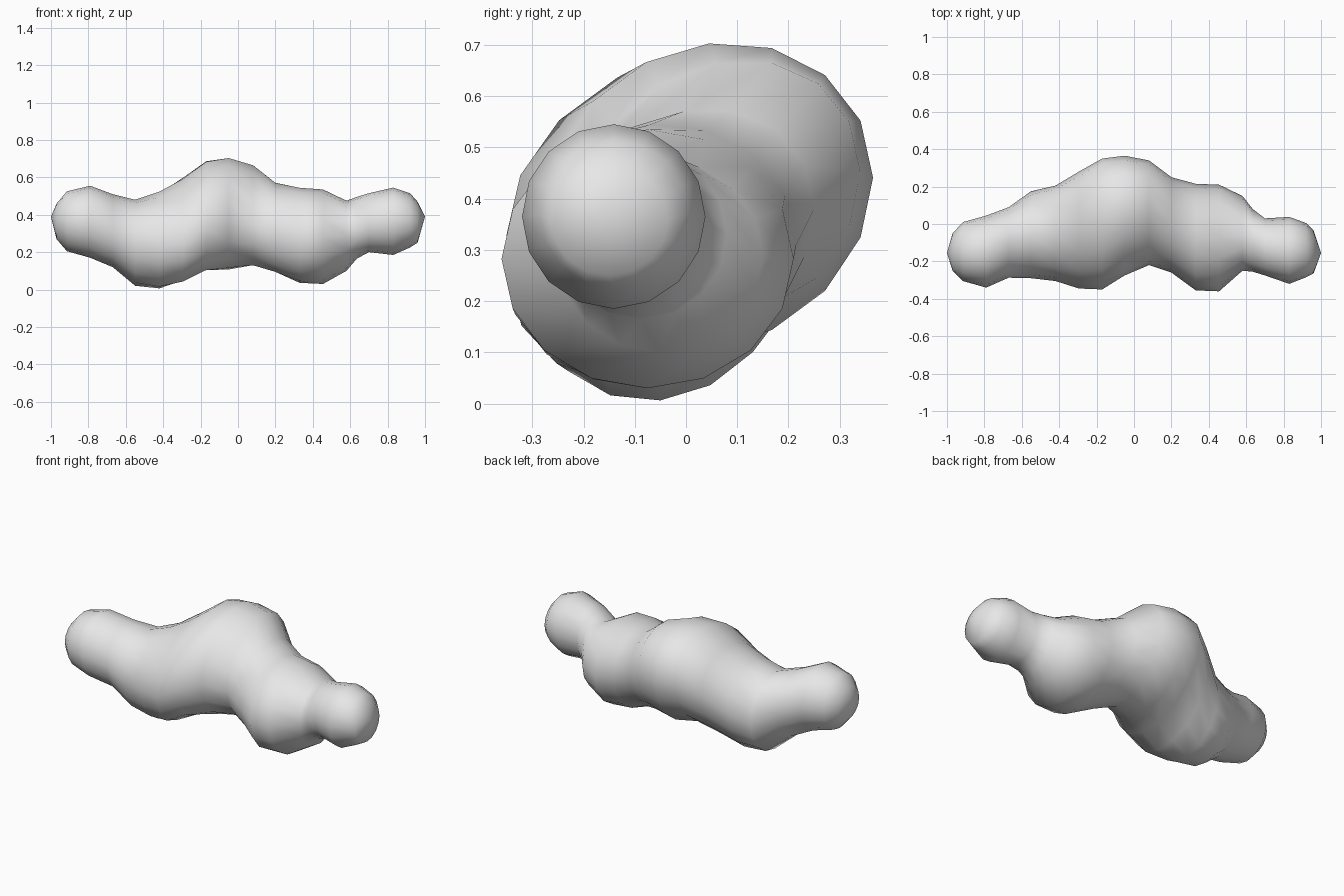
import bpy, bmesh, math

if "Cube" in bpy.data.objects:
    bpy.data.objects.remove(bpy.data.objects["Cube"])

SIDES = 16

# Cross-sections along the body: x, y min, y max, z min, z max, lean
SECTIONS = [
    (-.97, -.25, -.05, .27, .46, 0),
    (-.915, -.305, .01, .205, .525, 0),
    (-.79, -.34, .045, .17, .555, 0),
    (-.67, -.287, .09, .12, .51, 0),
    (-.55, -.29, .175, .02, .48, 0),
    (-.42, -.305, .205, .005, .525, .1),
    (-.295, -.345, .28, .04, .60, .25),
    (-.17, -.35, .35, .10, .69, .22),
    (-.05, -.275, .365, .105, .705, .12),
    (.08, -.22, .34, .125, .67, .2),
    (.20, -.26, .25, .09, .575, .2),
    (.33, -.355, .215, .035, .545, .08),
    (.455, -.36, .21, .03, .535, 0),
    (.58, -.25, .15, .10, .475, 0),
    (.635, -.255, .08, .165, .495, 0),
    (.70, -.275, .03, .20, .515, 0),
    (.83, -.32, .038, .185, .545, 0),
    (.92, -.285, .005, .225, .515, 0),
    (.96, -.265, -.035, .25, .47, 0),
]
TIPS = ((-1, -.155, .39), (1, -.155, .39))

bm = bmesh.new()


def ring(x, y0, y1, z0, z1, lean):
    """Leaning oval that exactly fills the given extents."""
    verts = []
    for i in range(SIDES):
        t = math.tau * i / SIDES
        y = (y0 + y1) / 2 + (y1 - y0) / 2 * math.cos(t)
        z = (z0 + z1) / 2 + (z1 - z0) / 2 * math.sin(t + lean)
        verts.append(bm.verts.new((x, y, z)))
    return verts


# Blended lumpy body, lofted through the sections
rings = [ring(*s) for s in SECTIONS]
for a, b in zip(rings, rings[1:]):
    for i in range(SIDES):
        j = (i + 1) % SIDES
        bm.faces.new((a[i], a[j], b[j], b[i]))

# Rounded ends
for tip, loop in zip(TIPS, (rings[0], rings[-1])):
    point = bm.verts.new(tip)
    for i in range(SIDES):
        bm.faces.new((point, loop[i], loop[(i + 1) % SIDES]))

bmesh.ops.recalc_face_normals(bm, faces=bm.faces[:])
for f in bm.faces:
    f.smooth = True

mesh = bpy.data.meshes.new("blob_body")
bm.to_mesh(mesh)
bm.free()
body = bpy.data.objects.new("blob_body", mesh)
bpy.context.collection.objects.link(body)

grey = bpy.data.materials.new("light grey")
grey.diffuse_color = (.8, .8, .8, 1)
grey.use_nodes = True
grey.node_tree.nodes["Principled BSDF"].inputs["Base Color"].default_value = grey.diffuse_color
mesh.materials.append(grey)
